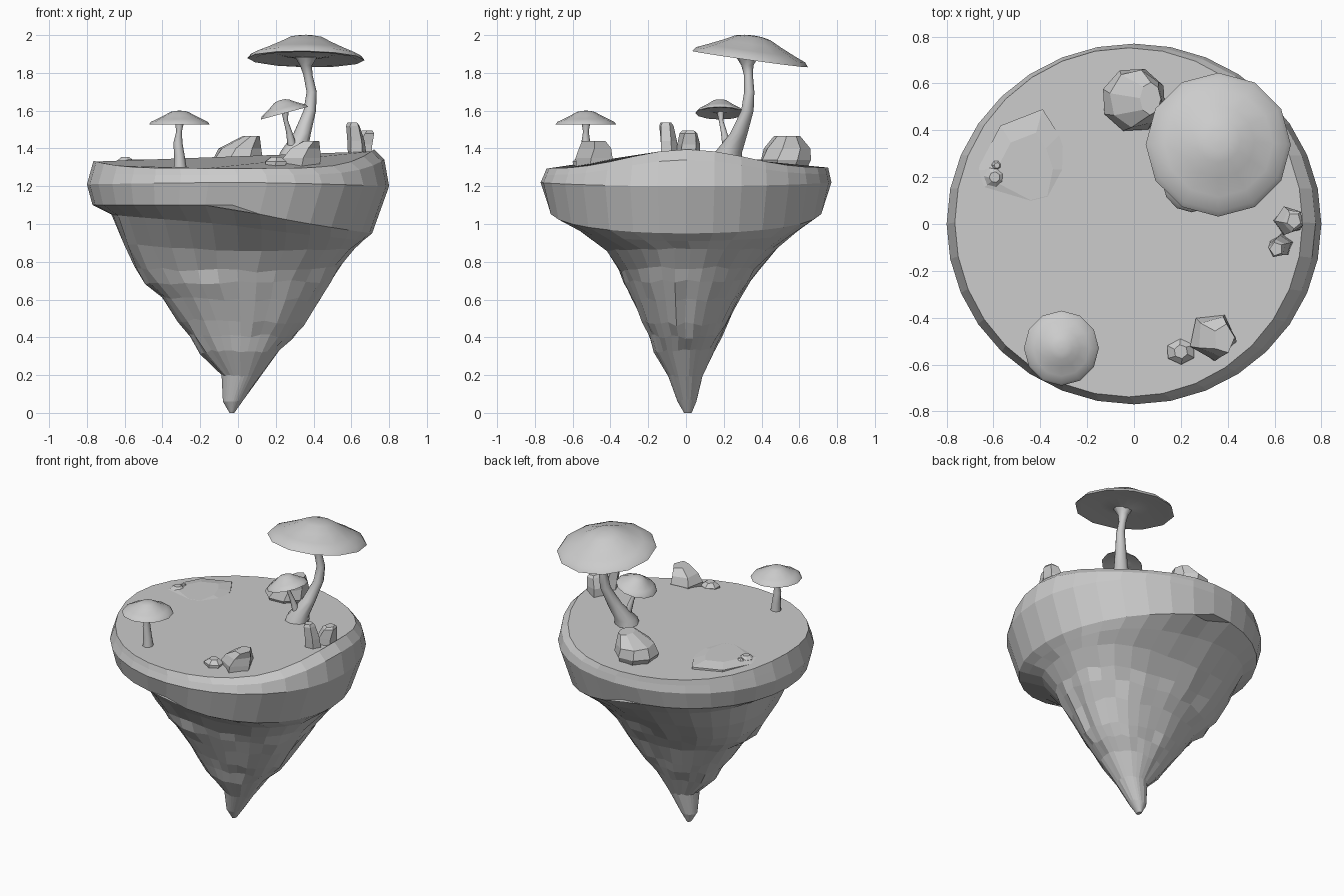
import bpy, bmesh, math, random
from mathutils import Vector, Matrix

random.seed(7)
TAU = math.tau


def loft(name, rings, smooth=None):
    """Skin a stack of rings (bottom to top) and cap both ends."""
    bm = bmesh.new()
    vs = [[bm.verts.new(p) for p in r] for r in rings]
    n = len(vs[0])
    for a, b in zip(vs, vs[1:]):
        for i in range(n):
            j = (i + 1) % n
            bm.faces.new((a[i], a[j], b[j], b[i]))
    bm.faces.new(vs[0][::-1])
    bm.faces.new(vs[-1])
    bmesh.ops.recalc_face_normals(bm, faces=bm.faces)
    me = bpy.data.meshes.new(name)
    bm.to_mesh(me)
    bm.free()
    ob = bpy.data.objects.new(name, me)
    bpy.context.collection.objects.link(ob)
    if smooth:
        bpy.ops.object.select_all(action='DESELECT')
        ob.select_set(True)
        bpy.context.view_layer.objects.active = ob
        bpy.ops.object.shade_smooth_by_angle(angle=math.radians(smooth))
    return ob


def ellipse(cx, cy, z, rx, ry, n=8, turn=0.0):
    return [Vector((cx + rx * math.cos(TAU * i / n + turn),
                    cy + ry * math.sin(TAU * i / n + turn), z)) for i in range(n)]


def island_ring(xl, xr, yf, yb, zl, zr, zf, zb, jitter=0.0, power=1.5, square=0.0, n=32):
    """Uneven oval ring given its left/right/front/back extents and heights."""
    out = []
    cx, cy = (xl + xr) / 2, (yf + yb) / 2
    for i in range(n):
        c, s = math.cos(TAU * i / n), math.sin(TAU * i / n)
        zy = (zf + zb) / 2 + s * (zb - zf) / 2
        z = zy + ((zr if c > 0 else zl) - zy) * abs(c) ** power
        k = 1 + random.uniform(-jitter, jitter) + square * (2 * s * c) ** 2
        out.append(Vector((cx + k * c * (xr - xl) / 2, cy + k * s * (yb - yf) / 2,
                           z + random.uniform(-jitter, jitter) * 0.4)))
    return out


# Island: grassy slab with a local rise on the right, and tapering rock below
edge = island_ring(-.77, .71, -.73, .73, 1.10, .95, 1.10, 1.10, 0, .7)
loft("grass_slab", [
    edge,
    island_ring(-.80, .80, -.77, .77, 1.21, 1.20, 1.22, 1.22),
    island_ring(-.783, .775, -.752, .76, 1.27, 1.34, 1.26, 1.265, 0, 6),
    island_ring(-.765, .72, -.738, .752, 1.335, 1.395, 1.295, 1.30, 0, 6),
])
loft("rock_base", [
    island_ring(-.045, -.02, -.01, .03, 0, 0, 0, 0),
    island_ring(-.08, .03, -.045, .055, .06, .07, .06, .06),
    island_ring(-.085, .115, -.095, .09, .20, .19, .20, .20, .02),
    island_ring(-.20, .22, -.17, .15, .32, .33, .33, .33, .025),
    island_ring(-.26, .29, -.195, .19, .41, .40, .41, .41, .025, 1.5, .03),
    island_ring(-.32, .345, -.23, .22, .49, .47, .49, .48, .03, 1.5, .03),
    island_ring(-.41, .43, -.28, .28, .62, .60, .60, .60, .03, 1.5, .04),
    island_ring(-.49, .49, -.325, .34, .69, .70, .69, .69, .025, 1.5, .05),
    island_ring(-.54, .53, -.35, .38, .77, .77, .75, .76, .025, 1.5, .06),
    island_ring(-.60, .61, -.42, .47, .90, .87, .86, .86, .015, 1.5, .08),
    island_ring(-.67, .66, -.58, .60, 1.05, .91, .99, .98, 0, .9, .05),
    edge,
])


def mushroom(name, centre, radius, height, tilt, path, sides=12):
    """Cap from a revolved profile, stem from a path of (x, y, z, r)."""
    profile = [(.08, -.12), (.14, -.05), (.5, .12), (.88, -.08), (1.0, -.08), (.94, .12),
               (.75, .33), (.5, .63), (.3, .90), (.15, .98), (.02, 1.0)]
    cap = loft(name + "_cap", [ellipse(0, 0, z * height, r * radius, r * radius, sides)
                               for r, z in profile], 50)
    cap.matrix_world = (Matrix.Translation(centre)
                        @ Matrix.Rotation(math.radians(tilt[0]), 4, 'X')
                        @ Matrix.Rotation(math.radians(tilt[1]), 4, 'Y'))
    loft(name + "_stem", [ellipse(x, y, z, r, r) for x, y, z, r in path], 50)


# Mushrooms
mushroom("large_mushroom", (.36, .34, 1.882), .31, .117, (-8, 1), [
    (.28, .215, 1.28, .085), (.295, .225, 1.38, .072), (.34, .28, 1.48, .046),
    (.38, .325, 1.60, .033), (.39, .335, 1.70, .027), (.37, .33, 1.79, .024),
    (.36, .325, 1.84, .032), (.36, .325, 1.885, .06)])
mushroom("small_mushroom", (.245, .18, 1.592), .13, .067, (0, -15), [
    (.295, .225, 1.29, .035), (.29, .22, 1.40, .026), (.27, .20, 1.49, .016),
    (.252, .185, 1.55, .012), (.248, .182, 1.60, .02)])
mushroom("front_mushroom", (-.31, -.53, 1.533), .16, .067, (0, 0), [
    (-.305, -.53, 1.28, .036), (-.31, -.53, 1.36, .028), (-.318, -.53, 1.43, .024),
    (-.312, -.53, 1.49, .015), (-.31, -.53, 1.545, .025)])


# Boulders and stubs: sections of (cx, cy, z, rx, ry)
def boulder(name, sections, sides, turn):
    loft(name, [ellipse(*s, sides, turn + .15 * i) for i, s in enumerate(sections)])


boulder("back_boulder", [(0, .53, 1.27, .11, .11), (.0, .53, 1.34, .14, .14),
                         (.01, .535, 1.40, .115, .125), (.07, .535, 1.465, .045, .07)], 8, .3)
boulder("front_boulder", [(.335, -.48, 1.27, .10, .10), (.335, -.48, 1.35, .105, .105),
                          (.35, -.48, 1.40, .085, .09), (.385, -.49, 1.44, .045, .065)], 5, .9)
boulder("front_pebble", [(.20, -.545, 1.28, .06, .05), (.20, -.545, 1.33, .065, .055),
                         (.20, -.545, 1.355, .03, .03)], 6, .4)
boulder("tall_stub", [(.635, -.085, 1.30, .055, .055), (.625, -.095, 1.44, .048, .047),
                      (.61, -.105, 1.52, .038, .04), (.607, -.107, 1.537, .028, .03)], 5, .2)
boulder("short_stub", [(.655, .01, 1.30, .065, .065), (.66, .015, 1.42, .062, .064),
                       (.68, .015, 1.48, .046, .05), (.683, .015, 1.494, .03, .035)], 5, .5)

# Flat stone slab with two pebbles
outline = [(-.68, .14), (-.43, .01), (-.31, .04), (-.27, .23),
           (-.32, .38), (-.39, .49), (-.57, .42), (-.67, .23)]
mid = Vector((-.46, .24))
loft("flat_slab", [[(*(mid + (Vector(p) - mid) * k), z) for p in outline]
                   for k, z in ((1, 1.28), (1, 1.325), (.6, 1.342))])
for name, x, y, r in (("slab_pebble", -.595, .20, .046), ("slab_pebble_small", -.585, .25, .024)):
    boulder(name, [(x, y, 1.31, r * .8, r * .8), (x, y, 1.335, r, r),
                   (x, y, 1.34 + r * .3, r * .5, r * .5)], 7, .2)
